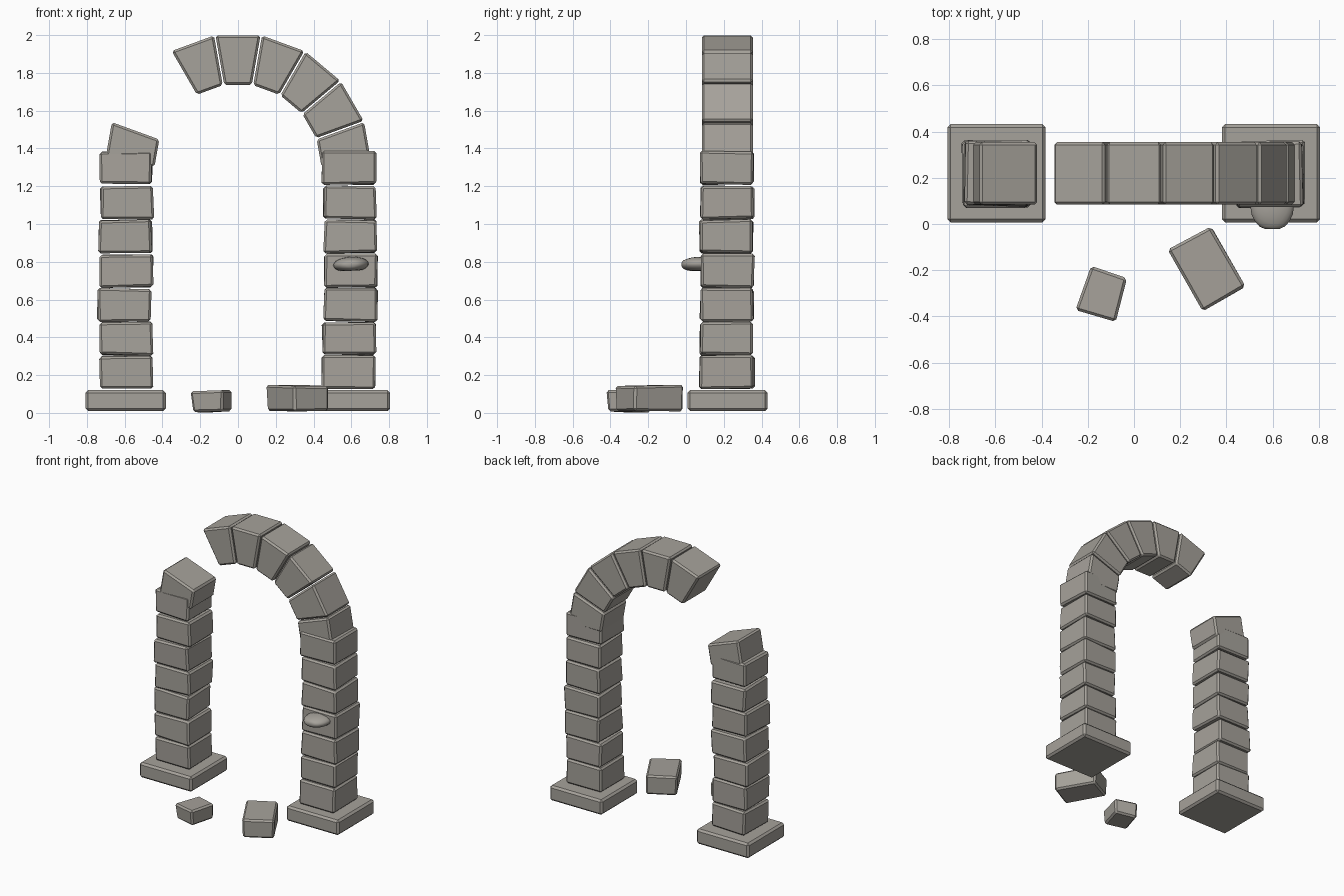
import bpy, bmesh, math, random
from mathutils import Matrix, Vector

if "Cube" in bpy.data.objects:
    bpy.data.objects.remove(bpy.data.objects["Cube"])

random.seed(4)
stone = bpy.data.materials.new("warm_grey_stone")
stone.diffuse_color = (0.38, 0.36, 0.325, 1)
stone.use_nodes = True
stone.node_tree.nodes["Principled BSDF"].inputs["Base Color"].default_value = stone.diffuse_color


def finish(name, bm, bevel=0.012):
    """Turn a bmesh into a chamfered stone object."""
    bmesh.ops.recalc_face_normals(bm, faces=bm.faces)
    if bevel:
        bmesh.ops.bevel(bm, geom=bm.edges[:], offset=bevel, segments=1,
                        profile=0.5, affect='EDGES')
    me = bpy.data.meshes.new(name)
    bm.to_mesh(me)
    bm.free()
    me.materials.append(stone)
    ob = bpy.data.objects.new(name, me)
    bpy.context.collection.objects.link(ob)
    return ob


def block(name, centre, size, angle=0, jitter=0.0, bevel=0.012, taper=1.0):
    """Box with slightly irregular corners, turned about z; taper narrows the base."""
    bm = bmesh.new()
    bmesh.ops.create_cube(bm, size=1)
    for v in bm.verts:
        k = taper if v.co.z < 0 else 1
        v.co = Vector((v.co.x * size[0] * k, v.co.y * size[1] * k, v.co.z * size[2]))
        v.co += Vector([random.uniform(-jitter, jitter) for _ in range(3)])
    bm.transform(Matrix.Translation(centre) @ Matrix.Rotation(math.radians(angle), 4, 'Z'))
    return finish(name, bm, bevel)


def voussoir(name, angle):
    """Wedge stone of the arch ring, angle measured from the crown."""
    r_in, r_out, half, gap = 0.436, 0.699, math.radians(10), 0.004
    bm = bmesh.new()
    rings = []
    for y in (0.084, 0.354):
        ring = []
        for r, s in ((r_in, -1), (r_out, -1), (r_out, 1), (r_in, 1)):
            x = s * (r * math.tan(half) - gap)
            ring.append(bm.verts.new((x, y, r)))
        rings.append(ring)
    a, b = rings
    bm.faces.new(a)
    bm.faces.new(b[::-1])
    for i in range(4):
        j = (i + 1) % 4
        bm.faces.new((a[i], b[i], b[j], a[j]))
    bm.transform(Matrix.Translation((0, 0, 1.3)) @
                 Matrix.Rotation(math.radians(angle), 4, 'Y'))
    return finish(name, bm)


# Plinths and stacked pillar stones
heights = (0.215, 0.394, 0.572, 0.752, 0.934, 1.115, 1.297)
columns = {
    "left": (-0.595, (-0.59, -0.592, -0.604, -0.59, -0.597, -0.588, -0.593)),
    "right": (0.593, (0.584, 0.588, 0.596, 0.597, 0.596, 0.59, 0.586)),
}
for side, (px, xs) in columns.items():
    block(side + "_plinth", (px, 0.22, 0.065), (0.425, 0.425, 0.11), bevel=0.014)
    for i, (x, z) in enumerate(zip(xs, heights)):
        y = 0.216 + random.uniform(-0.004, 0.004)
        block(f"{side}_pillar_stone_{i + 1}", (x, y, z), (0.28, 0.28, 0.174),
              random.uniform(-1, 1), jitter=0.005)

# Broken arch: one springer on the left, six stones on the right
for i, ang in enumerate((-80, -20, 0, 20, 40, 60, 80)):
    voussoir(f"arch_stone_{i + 1}", ang)

# Fallen stones
block("small_fallen_stone", (-0.138, -0.303, 0.06), (0.172, 0.204, 0.115),
      -16.5, jitter=0.007, taper=0.94)
block("large_fallen_stone", (0.316, -0.192, 0.077), (0.212, 0.302, 0.138),
      29.5, jitter=0.004, taper=0.98)

# Rounded knob on the right pillar
bm = bmesh.new()
bmesh.ops.create_icosphere(bm, subdivisions=3, radius=1)
for v in bm.verts:
    x, y, z = v.co
    y = max(y, -0.92)
    z = max(z, -0.8) if z < 0 else z * 0.95
    v.co = (0.598 + x * 0.094, 0.075 + y * 0.106, 0.786 + z * 0.042 + x * 0.004)
knob = finish("pillar_knob", bm, bevel=0)
for p in knob.data.polygons:
    p.use_smooth = True
